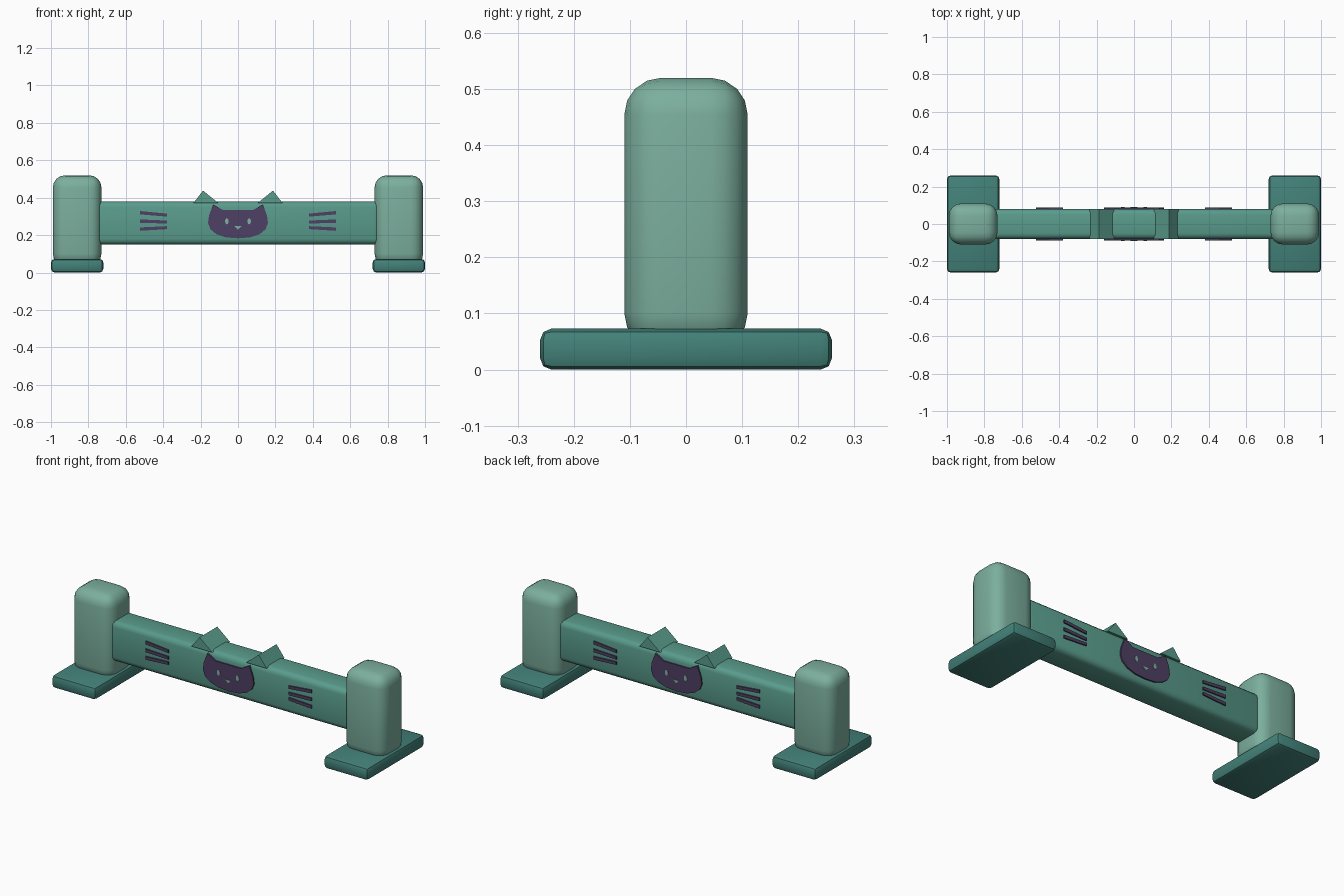
import bpy, bmesh, math

if "Cube" in bpy.data.objects:
    bpy.data.objects.remove(bpy.data.objects["Cube"])


def material(name, rgb):
    m = bpy.data.materials.new(name)
    m.diffuse_color = (*rgb, 1)
    m.use_nodes = True
    m.node_tree.nodes["Principled BSDF"].inputs["Base Color"].default_value = m.diffuse_color
    return m


SAGE = material("sage", (0.20, 0.43, 0.34))
GREEN = material("green", (0.10, 0.33, 0.26))
TEAL = material("teal", (0.055, 0.22, 0.19))
PURPLE = material("purple", (0.075, 0.05, 0.125))
MINT = material("mint", (0.22, 0.43, 0.36))


def finish(name, bm, mat, smooth=False):
    bmesh.ops.recalc_face_normals(bm, faces=bm.faces[:])
    me = bpy.data.meshes.new(name)
    bm.to_mesh(me)
    bm.free()
    ob = bpy.data.objects.new(name, me)
    bpy.context.collection.objects.link(ob)
    me.materials.append(mat)
    if smooth:
        bpy.ops.object.select_all(action='DESELECT')
        ob.select_set(True)
        bpy.context.view_layer.objects.active = ob
        bpy.ops.object.shade_smooth_by_angle(angle=math.radians(40))
    return ob


def rounded_box(name, lo, hi, radius, segments, mat):
    bm = bmesh.new()
    bmesh.ops.create_cube(bm, size=1)
    for v in bm.verts:
        v.co = [(a + b) / 2 + c * (b - a) for a, b, c in zip(lo, hi, v.co)]
    bmesh.ops.bevel(bm, geom=bm.edges[:], offset=radius, segments=segments,
                    profile=0.5, affect='EDGES')
    return finish(name, bm, mat, True)


def plate(name, outline, y0, y1, mat):
    """Extrude an x-z outline from y0 to y1."""
    bm = bmesh.new()
    face = bm.faces.new([bm.verts.new((x, y0, z)) for x, z in outline])
    ext = bmesh.ops.extrude_face_region(bm, geom=[face])
    for v in ext["geom"]:
        if isinstance(v, bmesh.types.BMVert):
            v.co.y = y1
    return finish(name, bm, mat)


# Crossbeam
rounded_box("beam", (-0.76, -0.08, 0.15), (0.76, 0.08, 0.38), 0.03, 3, GREEN)

# Feet, posts and ears on each end
for side, s in (("left", -1), ("right", 1)):
    x0, x1 = sorted((s * 0.72, s * 1.0))
    rounded_box(side + "_foot", (x0, -0.26, 0), (x1, 0.26, 0.073), 0.02, 2, TEAL)
    x0, x1 = sorted((s * 0.73, s * 0.99))
    rounded_box(side + "_post", (x0, -0.11, 0.035), (x1, 0.11, 0.52), 0.066, 4, SAGE)
    plate(side + "_ear", [(s * 0.107, 0.373), (s * 0.237, 0.373), (s * 0.187, 0.438)],
          -0.08, 0.08, GREEN)

# Cat face and whiskers on front and back
half = [(0.08, 0.334), (0.133, 0.364), (0.155, 0.305), (0.16, 0.265),
        (0.148, 0.232), (0.115, 0.205), (0.065, 0.188)]
face = half + [(0, 0.183)] + [(-x, z) for x, z in reversed(half)]
whiskers = [("top", 0.32, 0.307), ("middle", 0.275, 0.27), ("bottom", 0.232, 0.24)]

for where, d in (("front", -1), ("back", 1)):
    plate(where + "_cat_face", face, d * 0.078, d * 0.088, PURPLE)
    plate(where + "_nose", [(-0.02, 0.248), (0.02, 0.248), (0, 0.23)],
          d * 0.085, d * 0.091, MINT)
    for side, s in (("left", -1), ("right", 1)):
        eye = [(s * 0.06 + 0.01 * math.sin(a), 0.274 + 0.017 * math.cos(a))
               for a in [i * math.tau / 8 for i in range(8)]]
        plate(f"{where}_{side}_eye", eye, d * 0.085, d * 0.091, MINT)
        for name, zo, zi in whiskers:
            bar = [(s * 0.525, zo - 0.009), (s * 0.525, zo + 0.009),
                   (s * 0.38, zi + 0.008), (s * 0.38, zi - 0.008)]
            plate(f"{where}_{side}_{name}_whisker", bar, d * 0.078, d * 0.087, PURPLE)
